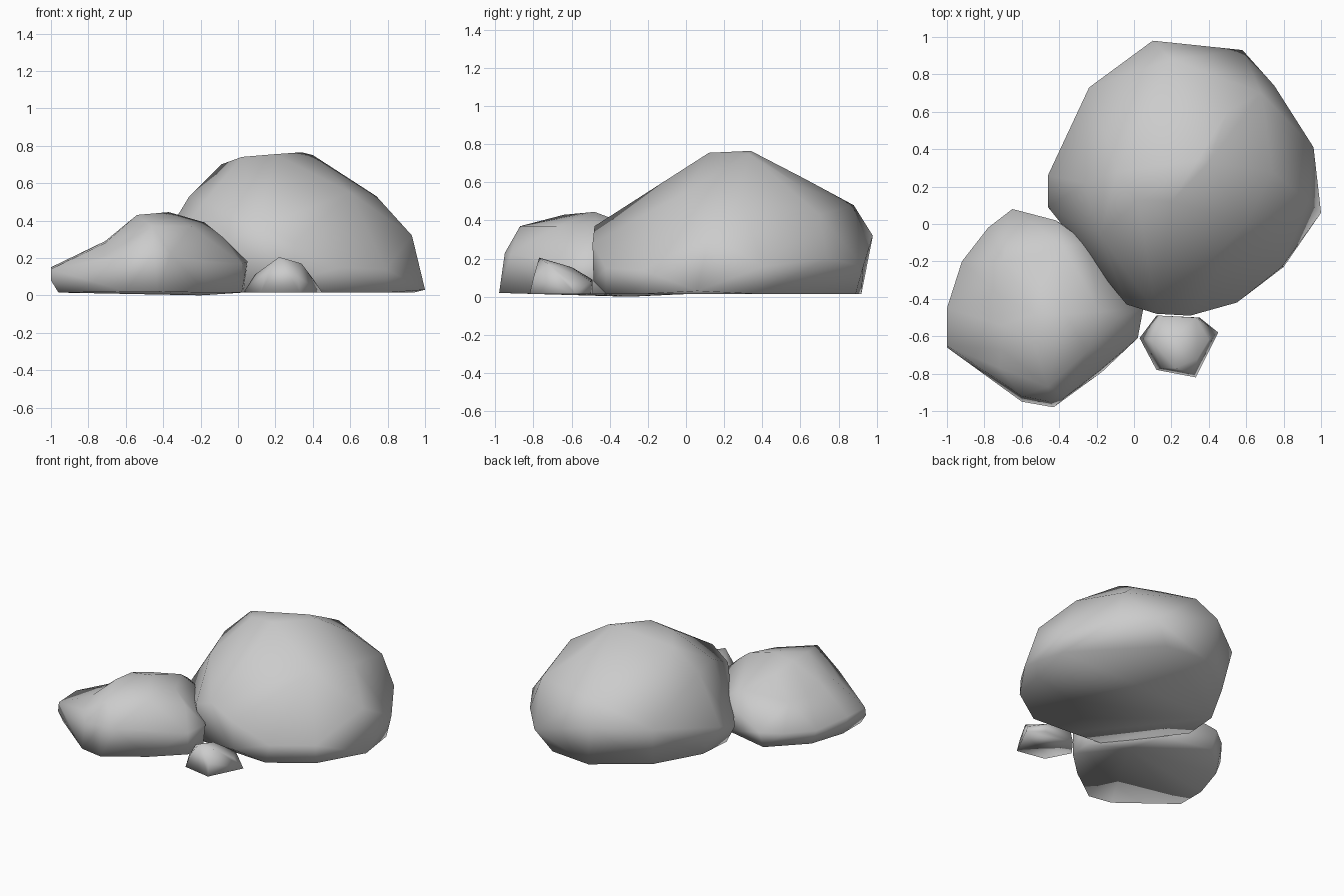
import bpy, bmesh


def boulder(name, base, sides, crown, dent=None):
    """Wrap corner points in a hull, optionally push some of them in, and smooth it."""
    bm = bmesh.new()
    for p in base:
        bm.verts.new((p[0], p[1], p[2] if len(p) > 2 else 0.015))
    for p in sides + crown:
        bm.verts.new(p)
    bmesh.ops.convex_hull(bm, input=bm.verts[:])
    bmesh.ops.delete(bm, geom=[v for v in bm.verts if not v.link_faces], context='VERTS')
    if dent:
        for v in bm.verts:
            v.co.z -= dent(v.co)
    bmesh.ops.recalc_face_normals(bm, faces=bm.faces[:])
    for f in bm.faces:
        f.smooth = True
    me = bpy.data.meshes.new(name)
    bm.to_mesh(me)
    bm.free()
    ob = bpy.data.objects.new(name, me)
    bpy.context.collection.objects.link(ob)
    return ob


# Large boulder at the back right
boulder(
    "large_boulder",
    base=[(0.15, 0.92), (0.46, 0.89), (0.94, 0.38), (1.0, 0.06, 0.03), (0.8, -0.23),
          (0.52, -0.42), (0.2, -0.40), (-0.04, -0.38), (-0.40, 0.1), (-0.38, 0.35), (-0.2, 0.67)],
    sides=[(0.10, 0.98, 0.32), (0.58, 0.93, 0.16), (0.75, 0.74, 0.20), (0.68, 0.70, 0.43),
           (0.96, 0.41, 0.16), (0.93, 0.12, 0.32), (0.79, -0.23, 0.14), (0.55, -0.42, 0.15),
           (0.30, -0.49, 0.28), (0.30, -0.485, 0.08), (0.12, -0.48, 0.37), (-0.04, -0.43, 0.30),
           (-0.46, 0.09, 0.14), (-0.46, 0.26, 0.20), (-0.24, 0.73, 0.30)],
    crown=[(0.74, 0.28, 0.53), (0.40, 0.33, 0.75), (0.34, 0.34, 0.765), (0.02, 0.13, 0.74),
           (0.20, 0.12, 0.755), (-0.09, 0.28, 0.70), (-0.26, 0.22, 0.53), (0.28, 0.62, 0.62),
           (0.20, 0.88, 0.48), (0.2, -0.1, 0.60), (-0.18, -0.06, 0.50),
           (0.60, 0.0, 0.55), (0.50, 0.60, 0.58)],
)

# Medium boulder at the front left, with a sagging left shoulder
boulder(
    "medium_boulder",
    base=[(-0.65, 0.03), (-0.30, -0.05), (-0.2, -0.3, 0.0), (0.03, -0.45), (0.02, -0.61),
          (-0.17, -0.79), (-0.43, -0.98, 0.02), (-0.60, -0.95, 0.02), (-0.96, -0.66),
          (-0.96, -0.45), (-0.88, -0.2)],
    sides=[(-0.65, 0.08, 0.14), (-0.42, 0.02, 0.22), (-0.25, -0.1, 0.24), (0.05, -0.45, 0.18),
           (0.02, -0.61, 0.17), (-0.18, -0.78, 0.18), (-0.36, -0.92, 0.22),
           (-0.45, -0.95, 0.23), (-0.60, -0.92, 0.20), (-1.0, -0.66, 0.08), (-1.0, -0.65, 0.14),
           (-1.0, -0.45, 0.15), (-0.92, -0.2, 0.12), (-0.78, -0.02, 0.13)],
    crown=[(-0.46, -0.87, 0.37), (-0.54, -0.64, 0.43), (-0.37, -0.48, 0.445),
           (-0.53, -0.48, 0.42), (-0.50, -0.33, 0.375), (-0.18, -0.47, 0.39),
           (-0.08, -0.5, 0.31), (-0.25, -0.68, 0.37), (-0.38, -0.12, 0.31),
           (-0.72, -0.77, 0.275), (-0.71, -0.67, 0.345), (-0.71, -0.54, 0.355),
           (-0.72, -0.38, 0.325), (-0.70, -0.2, 0.27)],
    dent=lambda c: 0.065 if -0.8 < c.x < -0.705 and c.z > 0.25 else 0.0,
)

# Small stone at the front
boulder(
    "small_stone",
    base=[(0.03, -0.61), (0.12, -0.78), (0.33, -0.82), (0.45, -0.58), (0.35, -0.50), (0.12, -0.49)],
    sides=[(0.09, -0.62, 0.11), (0.15, -0.77, 0.11), (0.32, -0.80, 0.10), (0.40, -0.62, 0.09),
           (0.33, -0.50, 0.08), (0.14, -0.49, 0.09)],
    crown=[(0.22, -0.77, 0.205), (0.34, -0.72, 0.17), (0.22, -0.60, 0.155)],
)
